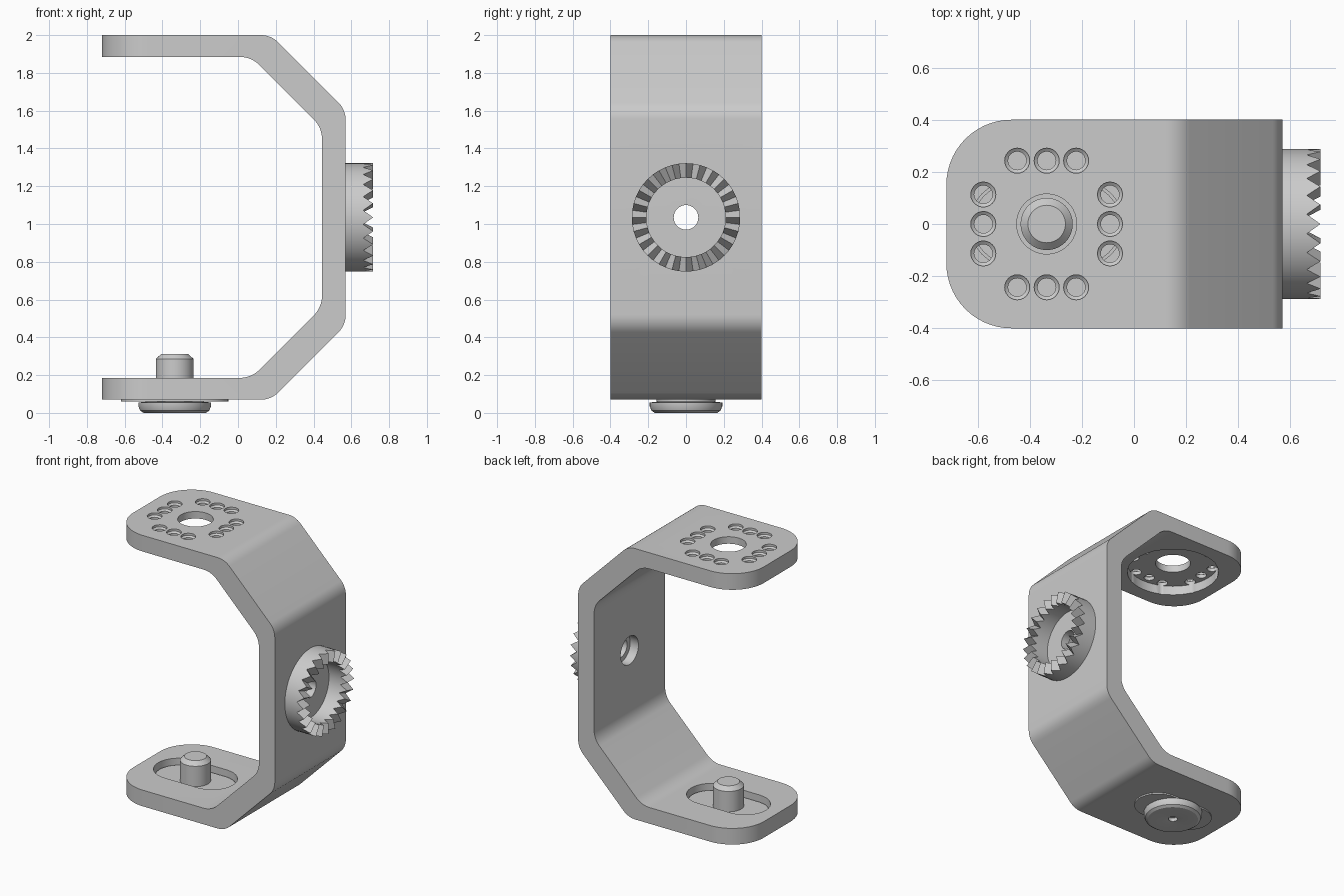
import bpy, bmesh
from math import pi, sin, cos, tan
from mathutils import Vector, Matrix

if "Cube" in bpy.data.objects:
    bpy.data.objects.remove(bpy.data.objects["Cube"])

PX = -0.335      # x of the pivot axis through both arms
ZC = 1.035       # mirror height of the bracket


def finish(name, bm, matrix=Matrix()):
    bmesh.ops.remove_doubles(bm, verts=bm.verts, dist=1e-5)
    bmesh.ops.recalc_face_normals(bm, faces=bm.faces)
    bmesh.ops.transform(bm, matrix=matrix, verts=bm.verts)
    me = bpy.data.meshes.new(name)
    bm.to_mesh(me)
    bm.free()
    ob = bpy.data.objects.new(name, me)
    bpy.context.collection.objects.link(ob)
    return ob


def smooth(ob, deg=28):
    bpy.ops.object.select_all(action='DESELECT')
    ob.select_set(True)
    bpy.context.view_layer.objects.active = ob
    bpy.ops.object.shade_smooth_by_angle(angle=deg * pi / 180)


def add_lathe(bm, prof, n=48, offset=(0, 0, 0)):
    """Revolve an (r, z) profile; closes it as a ring unless it starts on the axis."""
    rings = [[bm.verts.new(Vector(offset) + Vector((r * cos(2 * pi * i / n), r * sin(2 * pi * i / n), z)))
              for r, z in prof] for i in range(n)]
    m = len(prof)
    for i in range(n):
        a, b = rings[i], rings[(i + 1) % n]
        for k in range(m - 1 if prof[0][0] == 0 else m):
            j = (k + 1) % m
            bm.faces.new((a[k], b[k], b[j], a[j]))
    return rings


def prism(bm, pts, direction):
    base = bm.faces.new([bm.verts.new(p) for p in pts])
    res = bmesh.ops.extrude_face_region(bm, geom=[base], use_keep_orig=True)
    bmesh.ops.translate(bm, vec=direction,
                        verts=[v for v in res['geom'] if isinstance(v, bmesh.types.BMVert)])


def rounded(a, corner, b, r, n=8):
    """Arc points that round one corner of a path."""
    a, c, b = Vector(a), Vector(corner), Vector(b)
    u, v = (a - c).normalized(), (b - c).normalized()
    half = u.angle(v) / 2
    centre = c + (u + v).normalized() * (r / sin(half))
    t = r / tan(half)
    s, e = c + u * t - centre, c + v * t - centre
    ang = s.angle(e)
    return [centre + (s * sin((1 - i / n) * ang) + e * sin(i / n * ang)) / sin(ang) for i in range(n + 1)]


def obround(name, half_len, half_wid, z0, z1, n=16):
    d = half_len - half_wid
    pts = [(PX + s * d + half_wid * cos(q), half_wid * sin(q), z0)
           for s, start in ((1, -pi / 2), (-1, pi / 2))
           for q in [start + pi * i / n for i in range(n + 1)]]
    bm = bmesh.new()
    prism(bm, pts, (0, 0, z1 - z0))
    return finish(name, bm)


def cut(ob, cutter):
    cutter.hide_render = True
    mod = ob.modifiers.new('cut', 'BOOLEAN')
    mod.operation, mod.solver, mod.object = 'DIFFERENCE', 'EXACT', cutter
    bpy.context.view_layer.objects.active = ob
    bpy.ops.object.modifier_apply(modifier=mod.name)
    bpy.data.objects.remove(cutter)


# C-shaped bracket: upper half of the profile, mirrored down
outer = [(-0.72, 2.0), (0.175, 2.0), (0.57, 1.605), (0.57, ZC)]
inner = [(-0.72, 1.885), (0.07, 1.885), (0.445, 1.51), (0.445, ZC)]


def half_path(p, r):
    return [Vector(p[0])] + rounded(p[0], p[1], p[2], r) + rounded(p[1], p[2], p[3], r)


def flip(path):
    return [Vector((p.x, 2 * ZC - p.y)) for p in reversed(path)]


o, i_ = half_path(outer, 0.13), half_path(inner, 0.15)
loop = o + flip(o) + list(reversed(i_ + flip(i_)))
bm = bmesh.new()
prism(bm, [(p.x, -0.4, p.y) for p in loop], (0, 0.8, 0))
ends = [e for e in bm.edges if all(abs(v.co.x + 0.72) < 1e-4 for v in e.verts)
        and abs(e.verts[0].co.y - e.verts[1].co.y) < 1e-4]
bmesh.ops.bevel(bm, geom=ends, offset=0.25, segments=14, profile=0.5, affect='EDGES')
bracket = finish('bracket', bm)

# Upper arm: round recess below, pivot hole and ten countersunk holes
bm = bmesh.new()
add_lathe(bm, [(0, 1.8), (0.3, 1.8), (0.3, 1.95), (0, 1.95)], 64, (PX, 0, 0))
cut(bracket, finish('recess_cutter', bm))

bm = bmesh.new()
add_lathe(bm, [(0, 1.85), (0.115, 1.85), (0.115, 2.05), (0, 2.05)], 48, (PX, 0, 0))
spots = [(dx, s * 0.243) for s in (-1, 1) for dx in (-0.113, 0, 0.113)]
spots += [(y, x) for x, y in spots]
for dx, dy in spots:
    add_lathe(bm, [(0, 1.85), (0.035, 1.85), (0.035, 1.975), (0.048, 1.985), (0.048, 2.05), (0, 2.05)],
              24, (PX + dx, dy, 0))
cut(bracket, finish('hole_cutter', bm))

# Lower arm: slot for the locking pin
cut(bracket, obround('slot_cutter', 0.295, 0.165, 0.1, 0.3))

# Back wall: stepped bolt hole on the toothed ring axis
to_x = Matrix.Translation((0, 0, ZC)) @ Matrix.Rotation(pi / 2, 4, 'Y')
bm = bmesh.new()
add_lathe(bm, [(0, 0.4), (0.1, 0.4), (0.1, 0.51), (0.065, 0.51), (0.065, 0.7), (0, 0.7)])
cut(bracket, finish('bolt_hole_cutter', bm, to_x))
smooth(bracket)

# Toothed coupling ring: alternate top vertices drop to form 24 teeth
bm = bmesh.new()
rings = add_lathe(bm, [(0.21, 0.56), (0.287, 0.56), (0.287, 0.715), (0.21, 0.715)], 48)
for ring in rings[1::2]:
    for v in ring[2:]:
        v.co.z = 0.663
smooth(finish('toothed_ring', bm, to_x))

# Slide plate in the slot
smooth(obround('slide_plate', 0.285, 0.155, 0.06, 0.14))

# Locking pin with a wide button head and centre dimple
bm = bmesh.new()
add_lathe(bm, [(0, 0.03), (0.03, 0.03), (0.03, 0.005), (0.06, 0), (0.165, 0), (0.183, 0.012), (0.192, 0.035),
               (0.192, 0.055), (0.1, 0.065), (0.1, 0.285), (0.072, 0.312), (0, 0.312)], 64, (PX, 0, 0))
smooth(finish('locking_pin', bm))
